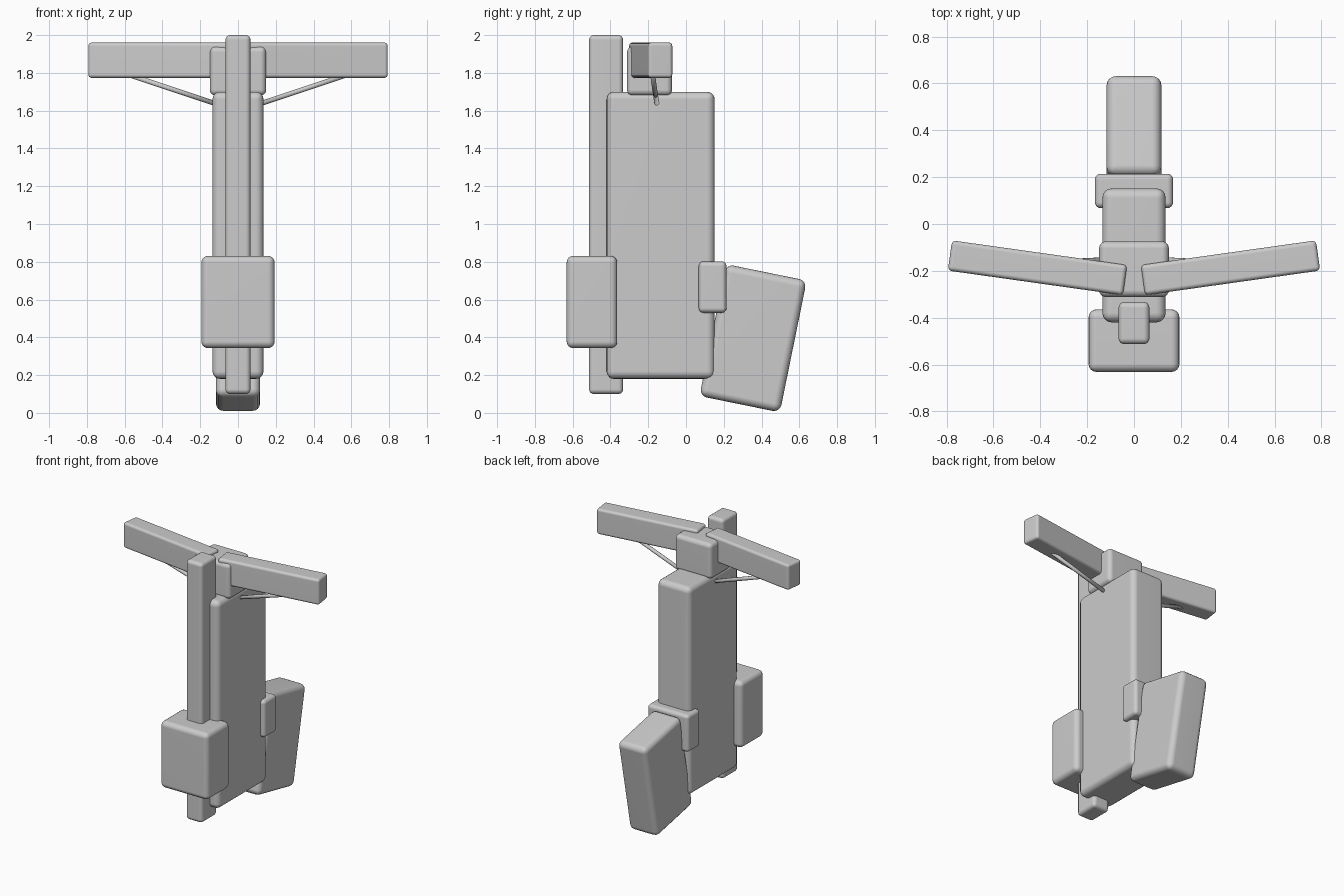
import bpy, bmesh, math
from mathutils import Matrix, Vector

if "Cube" in bpy.data.objects:
    bpy.data.objects.remove(bpy.data.objects["Cube"])


def finish(name, bm, bevel=0.0):
    me = bpy.data.meshes.new(name)
    bm.to_mesh(me)
    bm.free()
    ob = bpy.data.objects.new(name, me)
    bpy.context.collection.objects.link(ob)
    for p in me.polygons:
        p.use_smooth = True
    if bevel:
        mod = ob.modifiers.new("Rounding", 'BEVEL')
        mod.width = bevel
        mod.segments = 4
        mod.limit_method = 'NONE'
        ob.modifiers.new("Normals", 'WEIGHTED_NORMAL')
    return ob


def box(name, centre, size, bevel, rot=0.0, axis='X'):
    """Rounded box, optionally turned about one axis."""
    bm = bmesh.new()
    bmesh.ops.create_cube(bm, size=1.0)
    bmesh.ops.scale(bm, vec=size, verts=bm.verts)
    ob = finish(name, bm, bevel)
    ob.matrix_world = Matrix.Translation(centre) @ Matrix.Rotation(math.radians(rot), 4, axis)
    return ob


def rod(name, a, b, radius):
    """Thin round bar between two points."""
    a, b = Vector(a), Vector(b)
    bm = bmesh.new()
    bmesh.ops.create_cone(bm, cap_ends=True, segments=16, radius1=radius,
                          radius2=radius, depth=(b - a).length)
    ob = finish(name, bm)
    ob.matrix_world = (Matrix.Translation((a + b) / 2)
                       @ (b - a).to_track_quat('Z', 'Y').to_matrix().to_4x4())
    return ob


# Upright body, front mast and the box mounted on it
box("body", (0, -0.134, 0.94), (0.27, 0.572, 1.52), 0.04)
box("mast", (0, -0.423, 1.05), (0.132, 0.18, 1.90), 0.025)
box("front_box", (0, -0.498, 0.587), (0.388, 0.268, 0.488), 0.035)

# Rear collar and tilted rear case
box("rear_collar", (0, 0.141, 0.666), (0.334, 0.147, 0.272), 0.025)
box("rear_case", (0, 0.355, 0.395), (0.234, 0.435, 0.712), 0.04, -11.5)

# Head block carrying the arms
box("head_block", (0, -0.193, 1.81), (0.298, 0.238, 0.26), 0.03)

# Swept arms with struts below, one pair per side
for side, s in (("right", 1), ("left", -1)):
    box(f"arm_{side}", (s * 0.412, -0.187, 1.867), (0.755, 0.13, 0.187), 0.018, s * 8, 'Z')
    rod(f"strut_{side}", (s * 0.09, -0.153, 1.627), (s * 0.60, -0.178, 1.797), 0.013)
